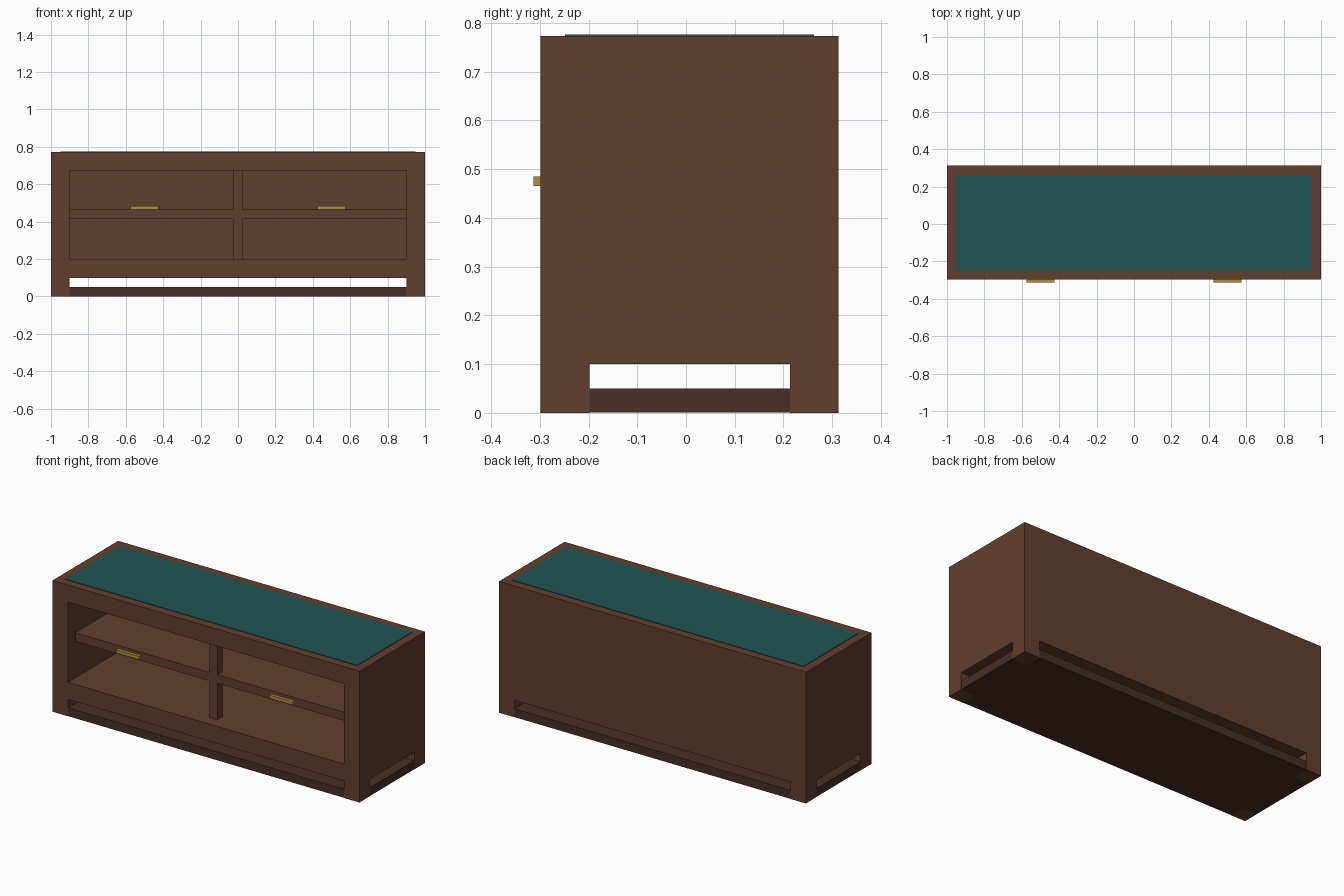
import bpy, bmesh
from mathutils import Vector

if "Cube" in bpy.data.objects:
    bpy.data.objects.remove(bpy.data.objects["Cube"])

Y0, Y1 = -0.298, 0.313   # cabinet front and back
TOP, BASE, T = 0.773, 0.10, 0.10


def material(name, rgb):
    m = bpy.data.materials.new(name)
    m.diffuse_color = (*rgb, 1)
    m.use_nodes = True
    m.node_tree.nodes["Principled BSDF"].inputs["Base Color"].default_value = m.diffuse_color
    return m


wood = material("wood", (0.124, 0.049, 0.029))
dark_wood = material("dark_wood", (0.066, 0.029, 0.02))
felt = material("teal_felt", (0.014, 0.09, 0.088))
brass = material("brass", (0.43, 0.27, 0.06))


def box_mesh(x, y, z):
    bm = bmesh.new()
    bmesh.ops.create_cube(bm, size=1)
    for v in bm.verts:
        v.co = Vector(((x, y, z)[i][int(v.co[i] > 0)] for i in range(3)))
    return bm


def finish(name, bm, mat):
    bmesh.ops.recalc_face_normals(bm, faces=bm.faces[:])
    me = bpy.data.meshes.new(name)
    bm.to_mesh(me)
    bm.free()
    me.materials.append(mat)
    ob = bpy.data.objects.new(name, me)
    bpy.context.collection.objects.link(ob)
    return ob


def box(name, x, y, z, mat):
    return finish(name, box_mesh(x, y, z), mat)


# Cabinet carcass: block with the front face inset and pushed back
bm = box_mesh((-1, 1), (Y0, Y1), (BASE, TOP))
bm.normal_update()
front = min(bm.faces, key=lambda f: f.calc_center_median().y)
bmesh.ops.inset_region(bm, faces=[front], thickness=T, use_even_offset=True)
inner = bmesh.ops.extrude_discrete_faces(bm, faces=[front])["faces"][0]
bmesh.ops.translate(bm, verts=inner.verts[:], vec=(0, Y1 - Y0 - T, 0))
finish("cabinet", bm, wood)

# Shelf and centre divider, set back inside the opening
box("shelf", (-0.9, 0.9), (Y0 + 0.07, Y1 - T), (0.415, 0.465), wood)
box("divider", (-0.025, 0.025), (Y0 + 0.07, Y0 + 0.12), (0.2, TOP - T), wood)

# Corner legs
for sx, side in ((-1, "left"), (1, "right")):
    x = sorted((sx * 0.9, sx))
    for y, end in (((Y0, Y0 + T), "front"), ((Y1 - T, Y1), "back")):
        box(f"{end}_{side}_leg", x, y, (0, BASE), wood)

# Plinth board between the legs, top panel
e = 0.0006
box("plinth", (-1 + e, 1 - e), (Y0 + e, Y1 - e), (e, 0.05), dark_wood)
box("top_panel", (-0.95, 0.95), (Y0 + 0.05, Y1 - 0.05), (TOP - 0.01, 0.776), felt)

# Handles
for sx, side in ((-1, "left"), (1, "right")):
    box(f"{side}_handle", (sx * 0.5 - 0.075, sx * 0.5 + 0.075),
        (-0.313, -0.293), (0.465, 0.485), brass)
